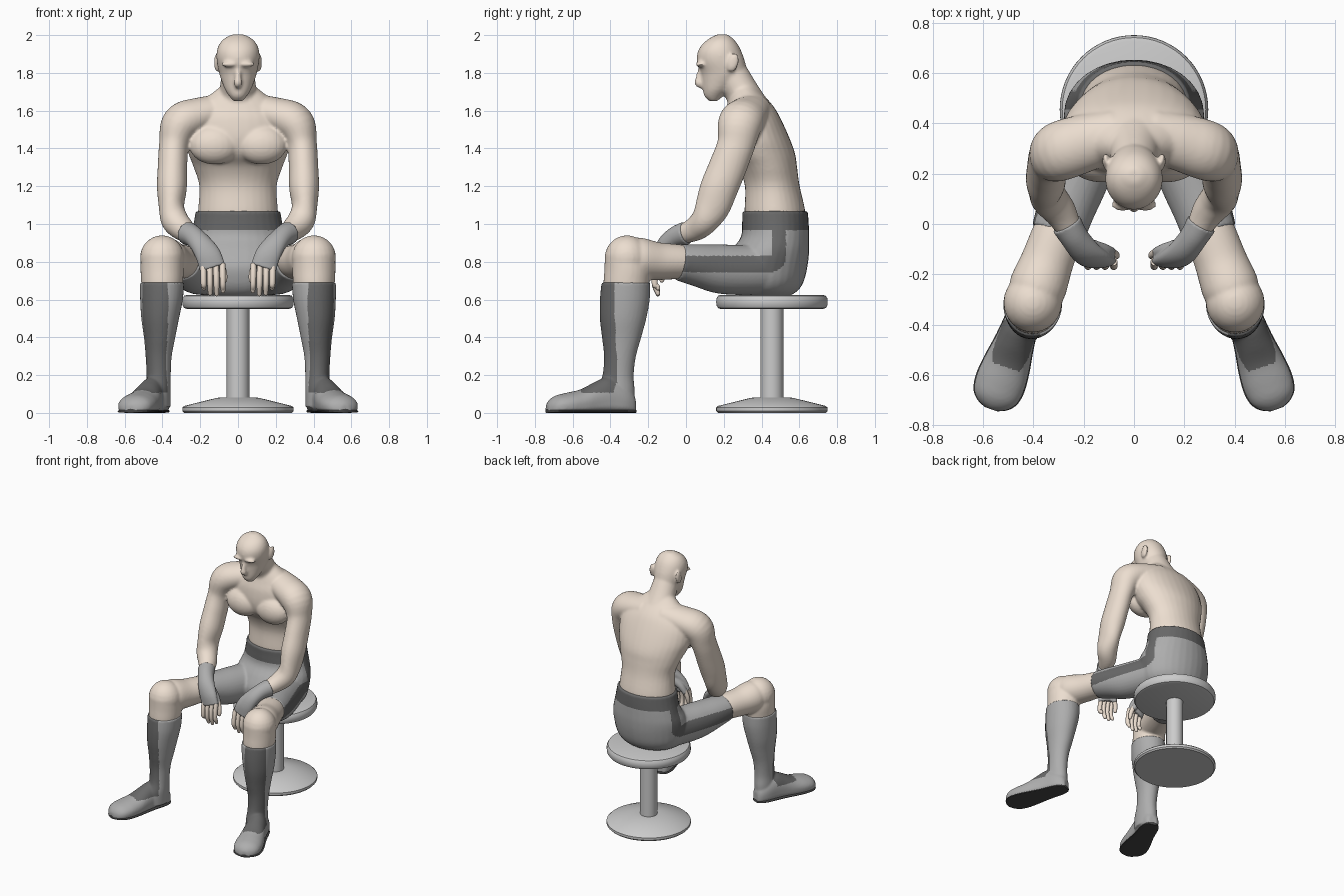
import bpy, bmesh, math
from mathutils import Vector, Matrix

SIDES = (1, -1)


def material(name, rgb):
    m = bpy.data.materials.new(name)
    m.diffuse_color = (*rgb, 1)
    return m


SKIN = material("skin", (0.84, 0.73, 0.63))
GREY = material("light_grey", (0.42, 0.42, 0.42))
DARK = material("dark_grey", (0.14, 0.14, 0.14))
SOLE = material("sole_dark", (0.06, 0.06, 0.06))


def refine(rows, n=5):
    """Catmull-Rom interpolation of rows of numbers."""
    out = []
    for i in range(len(rows) - 1):
        p0, p1, p2 = rows[max(i - 1, 0)], rows[i], rows[i + 1]
        p3 = rows[min(i + 2, len(rows) - 1)]
        for k in range(n):
            t = k / n
            out.append([0.5 * (2 * b + (c - a) * t + (2 * a - 5 * b + 4 * c - d) * t * t
                               + (3 * b - a - 3 * c + d) * t ** 3)
                        for a, b, c, d in zip(p0, p1, p2, p3)])
    return out + [list(rows[-1])]


def bridge(bm, rings, sx=1):
    vs = [[bm.verts.new((p[0] * sx, p[1], p[2])) for p in r] for r in rings]
    n = len(vs[0])
    for a, b in zip(vs, vs[1:]):
        for i in range(n):
            bm.faces.new((a[i], a[(i + 1) % n], b[(i + 1) % n], b[i]))
    bm.faces.new(vs[0][::-1])
    bm.faces.new(vs[-1])


def circle(n=32):
    return [(math.cos(2 * math.pi * i / n), math.sin(2 * math.pi * i / n)) for i in range(n)]


def slices(bm, rows, sx=1):
    """Horizontal sections: z, front y, back y, half width, centre x."""
    rings = []
    for z, f, b, hx, cx in refine(rows):
        rings.append([(cx + hx * c, (f + b) / 2 + (b - f) / 2 * s, z) for c, s in circle()])
    bridge(bm, rings, sx)


def tube(bm, rows, hint, sx=1, n=32):
    """Elliptical tube: x, y, z, radius along hint, other radius."""
    rows = refine(rows)
    pts = [Vector(r[:3]) for r in rows]
    rings = []
    for i, r in enumerate(rows):
        t = (pts[min(i + 1, len(pts) - 1)] - pts[max(i - 1, 0)]).normalized()
        u = Vector(hint)
        u = (u - t * u.dot(t)).normalized()
        v = t.cross(u)
        rings.append([pts[i] + u * r[3] * c + v * r[4] * s for c, s in circle(n)])
    bridge(bm, rings, sx)


def ball(bm, loc, rad, rx=0.0):
    m = Matrix.Translation(loc) @ Matrix.Rotation(rx, 4, 'X') @ Matrix.Diagonal((*rad, 1))
    bmesh.ops.create_uvsphere(bm, u_segments=24, v_segments=14, radius=1, matrix=m)


def finish(name, bm, mats=(), voxel=0, smooth=4, paint=None, sharp=0.8):
    bmesh.ops.recalc_face_normals(bm, faces=bm.faces)
    me = bpy.data.meshes.new(name)
    bm.to_mesh(me)
    bm.free()
    ob = bpy.data.objects.new(name, me)
    bpy.context.collection.objects.link(ob)
    if voxel:
        r = ob.modifiers.new("blend", 'REMESH')
        r.mode, r.voxel_size = 'VOXEL', voxel
        s = ob.modifiers.new("soften", 'SMOOTH')
        s.factor, s.iterations = 0.5, smooth
        dg = bpy.context.evaluated_depsgraph_get()
        me = bpy.data.meshes.new_from_object(ob.evaluated_get(dg))
        ob.modifiers.clear()
        ob.data = me
    me.materials.clear()
    for m in mats:
        me.materials.append(m)
    me.shade_smooth()
    if not voxel:
        me.set_sharp_from_angle(angle=sharp)
    if paint:
        for p in me.polygons:
            p.material_index = int(paint(p.center, p.normal))
    return ob


# stool: lathed seat, post and base
def lathe(name, profile):
    bm = bmesh.new()
    bridge(bm, [[(r * c, 0.455 + r * s, z) for c, s in circle(64)] for r, z in profile])
    finish(name, bm, sharp=0.6)


lathe("stool_seat", [(.27, .55), (.285, .555), (.294, .57), (.295, .588), (.294, .605), (.285, .62), (.27, .625)])
lathe("stool_post", [(.06, .06), (.06, .56)])
lathe("stool_base", [(.285, 0), (.295, .01), (.295, .028), (.285, .037), (.11, .08), (.06, .082)])

# upper body: torso, neck, head and arms blended together
bm = bmesh.new()
slices(bm, [(.98, .32, .62, .21, 0), (1.06, .31, .632, .212, 0), (1.2, .312, .602, .205, 0),
            (1.3, .275, .588, .235, 0), (1.37, .215, .578, .262, 0), (1.45, .19, .55, .285, 0),
            (1.55, .195, .505, .28, 0), (1.62, .215, .465, .23, 0), (1.69, .235, .405, .14, 0),
            (1.73, .25, .37, .09, 0)])
tube(bm, [(0, .34, 1.6, .13, .11), (0, .295, 1.7, .1, .09), (0, .24, 1.79, .088, .09), (0, .2, 1.86, .08, .08)], (1, 0, 0))
slices(bm, [(1.65, .125, .165, .025, 0), (1.675, .098, .195, .045, 0), (1.71, .09, .235, .068, 0),
            (1.76, .084, .29, .088, 0), (1.80, .078, .32, .1, 0), (1.86, .058, .312, .112, 0),
            (1.91, .062, .295, .113, 0), (1.95, .085, .275, .1, 0), (1.98, .12, .25, .075, 0),
            (2.004, .165, .22, .03, 0)])
tube(bm, [(0, .085, 1.84, .012, .015), (0, .072, 1.785, .016, .018), (0, .066, 1.745, .022, .02), (0, .085, 1.728, .014, .012)], (1, 0, 0))
for s in SIDES:
    ball(bm, (s * .045, .076, 1.845), (.045, .026, .014))
    ball(bm, (s * .112, .25, 1.855), (.014, .03, .052), -0.25)
    ball(bm, (s * .125, .25, 1.42), (.135, .085, .105), -0.1)
    tube(bm, [(.06, .36, 1.6, .1, .09), (.2, .32, 1.575, .115, .095), (.3, .287, 1.53, .118, .105),
              (.338, .265, 1.42, .1, .08), (.347, .22, 1.3, .1, .078), (.35, .175, 1.19, .1, .079),
              (.352, .14, 1.09, .092, .067), (.335, .1, 1.02, .075, .072), (.295, .05, .975, .066, .064),
              (.255, -.02, .945, .05, .05), (.23, -.055, .93, .045, .045)], (0, 1, 0), s)
finish("upper_body", bm, [SKIN], .0095, 4)

# shorts: pelvis and thigh sleeves, with belt and side stripes
bm = bmesh.new()
slices(bm, [(.62, .27, .55, .17, 0), (.65, .235, .595, .225, 0), (.70, .21, .625, .26, 0),
            (.78, .2, .644, .277, 0), (.86, .24, .652, .275, 0), (.93, .29, .652, .253, 0),
            (1.0, .297, .65, .236, 0), (1.068, .297, .645, .224, 0)])
for s in SIDES:
    tube(bm, [(.13, .45, .77, .13, .14), (.175, .32, .757, .128, .133), (.225, .18, .762, .124, .13),
              (.27, .06, .782, .115, .112), (.302, -.038, .797, .108, .096)], (1, .35, 0), s)


def shorts_paint(c, n):
    if c.z > .965:
        return 1
    outer = abs(c.x) > .14 + (.45 - c.y) * .35 and n.x * c.x > 0
    flat = .745 < c.z < .83 and c.y < .46
    upright = .455 < c.y < .53 and c.z > .83
    corner = .455 <= c.y and .745 < c.z <= .83 and math.hypot(c.y - .445, c.z - .83) < .085
    return 1 if outer and (flat or upright or corner) else 0


finish("shorts", bm, [GREY, DARK], .009, 3, shorts_paint)

D = Vector((.33, -.94))
SHAFT = [(.69, -.447, -.19, .117, .402), (.6, -.456, -.192, .113, .405), (.5, -.456, -.21, .1, .412),
         (.4, -.445, -.237, .083, .415), (.3, -.434, -.265, .069, .42), (.2, -.442, -.277, .064, .42),
         (.12, -.47, -.272, .066, .422), (.03, -.47, -.275, .065, .422)]
FOOT = [(0, .03, .08), (.02, .05, .12), (.07, .066, .16), (.15, .072, .19), (.22, .08, .165),
        (.3, .093, .125), (.38, .1, .107), (.44, .09, .092), (.475, .062, .07), (.493, .025, .045)]


def foot(bm, sx, height=None, grow=1.0):
    rings = []
    for d, w, h in refine(FOOT, 4):
        h = height or h
        ring = []
        for c, s in circle():
            z = h * .4 + (.6 * h * s if s > 0 else -.4 * h * abs(s) ** .4)
            ring.append((.405 + D.x * d - D.y * w * grow * c, -.272 + D.y * d + D.x * w * grow * c, z))
        rings.append(ring)
    bridge(bm, rings, sx)


def boot_paint(c, n):
    rel = Vector((abs(c.x) - .415, c.y + .325))
    return 1 if c.z > .105 and rel.dot(D) < .26 and rel.normalized().dot(D) > .76 else 0


for s, side in zip(SIDES, ("left", "right")):
    # bare thigh and knee
    bm = bmesh.new()
    tube(bm, [(.275, .05, .79, .09, .085), (.305, -.04, .8, .1, .092), (.345, -.15, .803, .105, .1),
              (.382, -.25, .815, .114, .113), (.4, -.3, .82, .1, .1)], (1, .35, 0), s)
    ball(bm, (s * .402, -.312, .822), (.117, .118, .118))
    slices(bm, [(.84, -.43, -.21, .112, .402), (.76, -.432, -.19, .114, .402),
                (.68, -.437, -.195, .11, .402), (.6, -.43, -.2, .1, .405)], s)
    finish(side + "_knee", bm, [SKIN], .009, 4)

    # boot with front panel and sole
    bm = bmesh.new()
    slices(bm, SHAFT, s)
    foot(bm, s)
    finish(side + "_boot", bm, [GREY, DARK], .008, 3, boot_paint)
    bm = bmesh.new()
    foot(bm, s, .022, 1.03)
    finish(side + "_sole", bm, [SOLE])

    # glove
    bm = bmesh.new()
    tube(bm, [(.268, 0, .952, .062, .062), (.235, -.055, .933, .056, .054), (.195, -.108, .893, .06, .045),
              (.158, -.138, .835, .067, .036), (.135, -.148, .768, .069, .028)], (1, 0, 0), s)
    tube(bm, [(.17, -.09, .87, .03, .03), (.115, -.105, .82, .024, .026), (.085, -.115, .77, .019, .02)], (1, 0, 0), s)
    finish(side + "_glove", bm, [GREY], .006, 3)

    # fingers and thumb
    bm = bmesh.new()
    for i, tip in enumerate((.635, .618, .622, .65)):
        x = .082 + i * .034
        tube(bm, [(x, -.148, .79, .016, .018), (x - .001, -.163, .73, .016, .017), (x - .002, -.165, .68, .015, .016),
                  (x - .003, -.152, tip + .02, .013, .013), (x - .003, -.147, tip + .005, .01, .01),
                  (x - .003, -.145, tip, .003, .003)], (1, 0, 0), s, 14)
    tube(bm, [(.09, -.113, .79, .017, .018), (.074, -.122, .74, .016, .016), (.07, -.128, .7, .012, .012),
              (.07, -.129, .69, .004, .004)], (1, 0, 0), s, 14)
    finish(side + "_fingers", bm, [SKIN], sharp=1.3)
